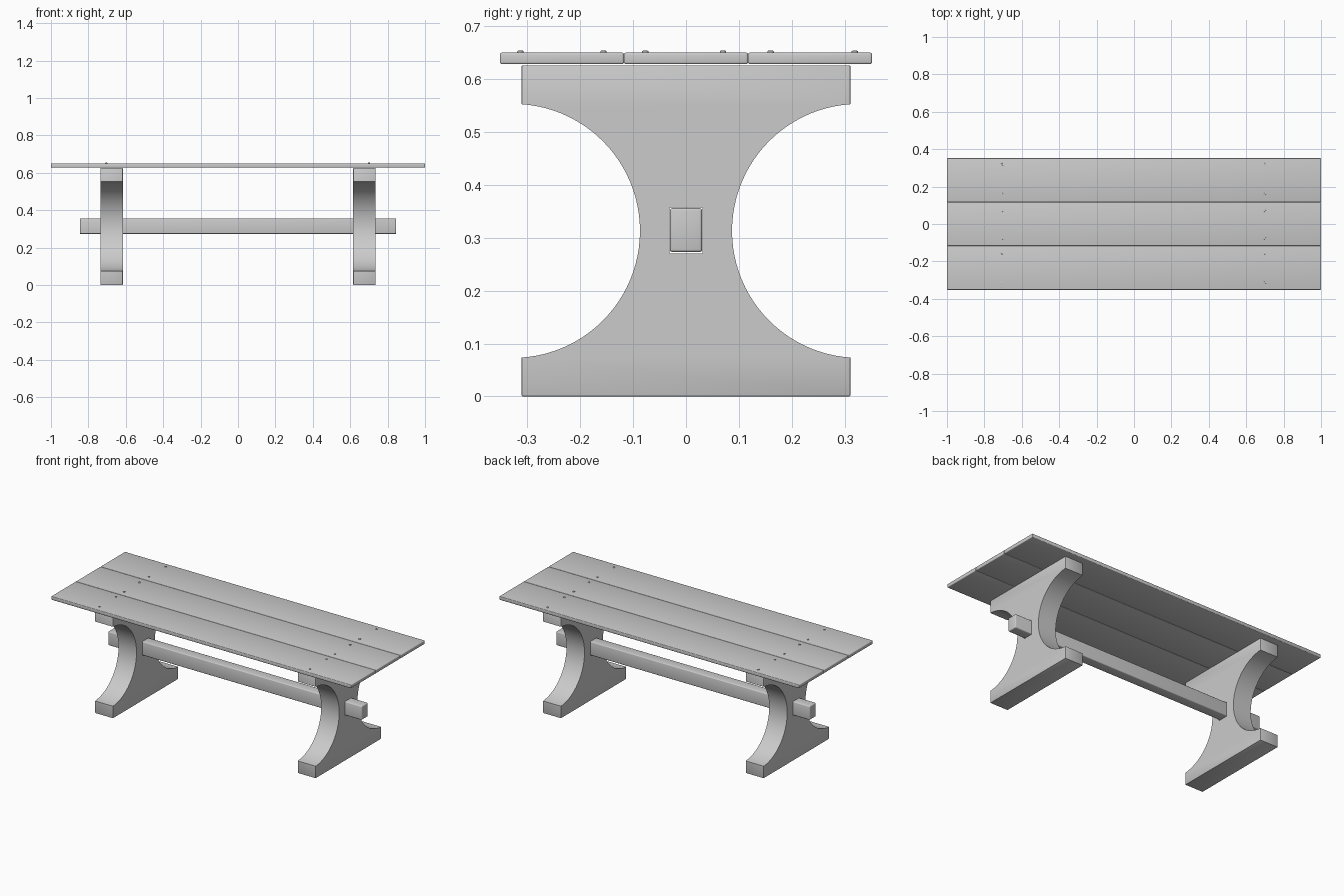
import bpy
import math

if "Cube" in bpy.data.objects:
    bpy.data.objects.remove(bpy.data.objects["Cube"])


def activate(obj):
    bpy.ops.object.select_all(action='DESELECT')
    obj.select_set(True)
    bpy.context.view_layer.objects.active = obj


def box(name, lo, hi, bevel=0.0, segments=3):
    centre = [(a + b) / 2 for a, b in zip(lo, hi)]
    bpy.ops.mesh.primitive_cube_add(size=1, location=centre)
    obj = bpy.context.object
    obj.name = name
    obj.scale = [b - a for a, b in zip(lo, hi)]
    bpy.ops.object.transform_apply(location=False, rotation=False, scale=True)
    if bevel:
        add_bevel(obj, bevel, segments)
    return obj


def add_bevel(obj, width, segments):
    activate(obj)
    mod = obj.modifiers.new("rounded_edges", 'BEVEL')
    mod.width = width
    mod.segments = segments
    bpy.ops.object.modifier_apply(modifier=mod.name)


def cut(obj, cutter):
    cutter.hide_render = True
    activate(obj)
    mod = obj.modifiers.new("cut", 'BOOLEAN')
    mod.operation = 'DIFFERENCE'
    mod.solver = 'EXACT'
    mod.object = cutter
    bpy.ops.object.modifier_apply(modifier=mod.name)
    bpy.data.objects.remove(cutter, do_unlink=True)


def smooth(obj):
    activate(obj)
    bpy.ops.object.shade_smooth_by_angle(angle=math.radians(35))


# Three tabletop planks
PLANK = 0.2345
for i, label in enumerate(("front", "middle", "back")):
    y = (i - 1.5) * PLANK
    smooth(box(f"{label}_plank", (-1, y, 0.628), (1, y + PLANK, 0.65), 0.004))

# Trestle legs: block with a round scoop on each side and a mortise for the beam
for label, x in (("left", -0.676), ("right", 0.676)):
    leg = box(f"{label}_trestle_leg", (x - 0.06, -0.311, 0), (x + 0.06, 0.311, 0.626), 0.003, 2)
    for side in (-1, 1):
        bpy.ops.mesh.primitive_cylinder_add(vertices=96, radius=0.24, depth=0.3,
                                            location=(x, side * 0.327, 0.313),
                                            rotation=(0, math.pi / 2, 0))
        cut(leg, bpy.context.object)
    cut(leg, box("mortise", (x - 0.1, -0.031, 0.27), (x + 0.1, 0.031, 0.357)))
    smooth(leg)

# Stretcher beam through both legs
smooth(box("stretcher_beam", (-0.846, -0.0305, 0.273), (0.846, 0.0305, 0.356), 0.005))

# Rows of nail heads along the planks
for label, x in (("left", -0.705), ("right", 0.7)):
    for i, y in enumerate((-0.313, -0.156, -0.077, 0.07, 0.16, 0.319)):
        bpy.ops.mesh.primitive_cylinder_add(vertices=16, radius=0.006, depth=0.013,
                                            location=(x, y, 0.647))
        nail = bpy.context.object
        nail.name = f"{label}_nail_{i + 1}"
        add_bevel(nail, 0.0015, 2)
        smooth(nail)
